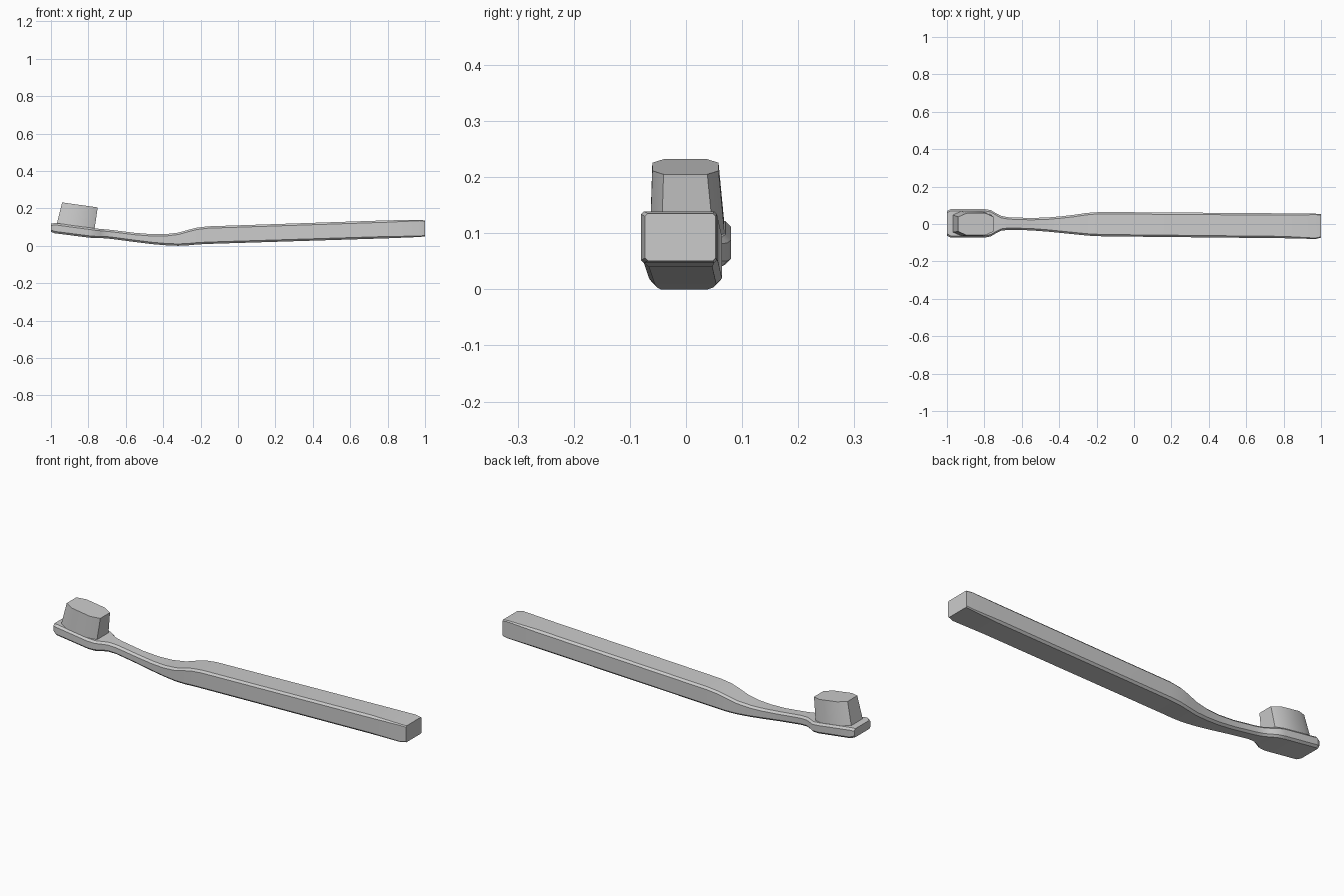
import bpy, bmesh, math

if "Cube" in bpy.data.objects:
    bpy.data.objects.remove(bpy.data.objects["Cube"])


def loft(name, rings):
    """Skin a list of equal-length point rings and cap both ends."""
    bm = bmesh.new()
    loops = [[bm.verts.new(p) for p in ring] for ring in rings]
    n = len(loops[0])
    for a, b in zip(loops, loops[1:]):
        for i in range(n):
            j = (i + 1) % n
            bm.faces.new((a[i], a[j], b[j], b[i]))
    bm.faces.new(loops[0])
    bm.faces.new(loops[-1])
    bmesh.ops.recalc_face_normals(bm, faces=bm.faces[:])
    mesh = bpy.data.meshes.new(name)
    bm.to_mesh(mesh)
    bm.free()
    obj = bpy.data.objects.new(name, mesh)
    bpy.context.collection.objects.link(obj)
    bpy.ops.object.select_all(action='DESELECT')
    obj.select_set(True)
    bpy.context.view_layer.objects.active = obj
    bpy.ops.object.shade_smooth_by_angle(angle=math.radians(25))
    return obj


def octagon(u0, u1, v0, v1, cu, cv):
    """Rectangle with cut corners, counter-clockwise."""
    return [(u0 + cu, v0), (u1 - cu, v0), (u1, v0 + cv), (u1, v1 - cv),
            (u1 - cu, v1), (u0 + cu, v1), (u0, v1 - cv), (u0, v0 + cv)]


# Handle, neck and head plate: x, y min, y max, z min, z max
stations = [
    (-1.00, -0.062, 0.070, 0.074, 0.118),
    (-0.98, -0.073, 0.080, 0.067, 0.122),
    (-0.80, -0.073, 0.080, 0.044, 0.098),
    (-0.765, -0.066, 0.074, 0.041, 0.093),
    (-0.735, -0.048, 0.056, 0.041, 0.090),
    (-0.71, -0.036, 0.043, 0.040, 0.088),
    (-0.67, -0.031, 0.036, 0.036, 0.084),
    (-0.55, -0.034, 0.032, 0.020, 0.069),
    (-0.46, -0.041, 0.035, 0.009, 0.062),
    (-0.39, -0.048, 0.041, 0.003, 0.062),
    (-0.32, -0.055, 0.049, 0.000, 0.070),
    (-0.26, -0.061, 0.058, 0.003, 0.087),
    (-0.22, -0.064, 0.062, 0.007, 0.097),
    (-0.16, -0.066, 0.064, 0.010, 0.104),
    (0.80, -0.076, 0.057, 0.040, 0.136),
    (0.97, -0.080, 0.055, 0.047, 0.139),
    (1.00, -0.073, 0.053, 0.051, 0.135),
]
rings = []
for x, y0, y1, z0, z1 in stations:
    c = 0.010 if x < 0.9 else 0.005
    rings.append([(x, y, z) for y, z in octagon(y0, y1, z0, z1, c, c)])
loft("handle_and_head", rings)


# Bristle block: leaning eight-sided prism, tilted with the head
def bristle_ring(x0, x1, y0, y1, z_tip, z_neck):
    return [(x, y, z_tip + (z_neck - z_tip) * (x - x0) / (x1 - x0))
            for x, y in octagon(x0, x1, y0, y1, 0.045, 0.02)]


loft("bristles", [
    bristle_ring(-0.972, -0.768, -0.064, 0.070, 0.105, 0.083),
    bristle_ring(-0.940, -0.750, -0.060, 0.058, 0.232, 0.205),
])
